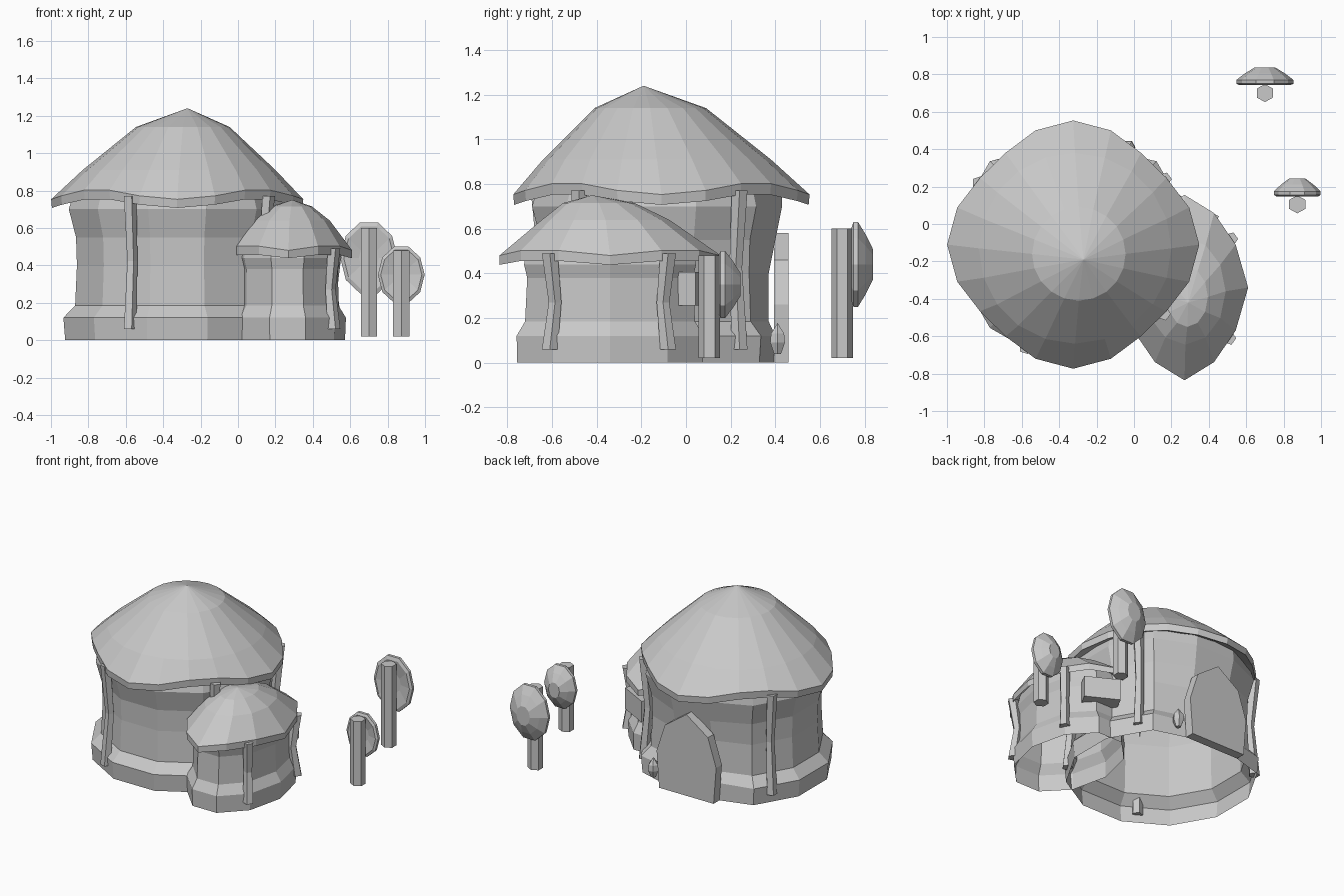
import bpy, bmesh, math
from mathutils import Vector

cube = bpy.data.objects.get("Cube")
if cube:
    bpy.data.objects.remove(cube, do_unlink=True)

mat = bpy.data.materials.new("plain_grey")
mat.use_nodes = True
GREY = (0.58, 0.58, 0.58, 1)
mat.diffuse_color = GREY
mat.node_tree.nodes["Principled BSDF"].inputs["Base Color"].default_value = GREY


def finish(name, bm):
    bmesh.ops.recalc_face_normals(bm, faces=bm.faces)
    mesh = bpy.data.meshes.new(name)
    bm.to_mesh(mesh)
    bm.free()
    mesh.materials.append(mat)
    obj = bpy.data.objects.new(name, mesh)
    bpy.context.collection.objects.link(obj)
    return obj


def loft(name, rings, capped=True):
    """Skin a list of point rings; a ring of one point is a tip."""
    bm = bmesh.new()
    vs = [[bm.verts.new(p) for p in ring] for ring in rings]
    for a, b in zip(vs, vs[1:]):
        n = max(len(a), len(b))
        for i in range(n):
            j = (i + 1) % n
            quad = [a[i % len(a)], a[j % len(a)], b[j % len(b)], b[i % len(b)]]
            bm.faces.new(list(dict.fromkeys(quad)))
    if capped:
        for end in (vs[0], vs[-1]):
            if len(end) > 2:
                bm.faces.new(end)
    return finish(name, bm)


def ring(cx, cy, rx, ry, z, n, turn=0.0, wave=0.0, lift=0.0):
    pts = []
    for i in range(n):
        a = math.tau * (i + turn) / n
        w = math.cos(4 * a)
        k = 1 + wave * w
        pts.append(Vector((cx + rx * k * math.cos(a), cy + ry * k * math.sin(a), z - lift * w)))
    return pts


# Main hut wall: an open shell, flattened at the back behind the door
wall = []
for r, z, back in ((.62, 0, .41), (.63, .12, .40), (.565, .185, .37), (.555, .4, .37),
                   (.56, .55, .40), (.6, .7, .43), (.57, .80, .43)):
    pts = ring(-.325, -.11, r, r, z, 12, .5)
    for p in pts:
        p.y = min(p.y, back)
    wall.append(pts)
loft("main_wall", wall, capped=False)

# Main roof with a wavy rim and an off-centre peak
loft("main_roof", [
    ring(-.325, -.11, .5, .5, .80, 20),
    ring(-.325, -.11, .638, .628, .732, 20, 0, .05, .025),
    ring(-.325, -.11, .642, .632, .78, 20, 0, .05, .027),
    ring(-.315, -.13, .515, .51, .91, 20),
    ring(-.295, -.16, .25, .25, 1.14, 20),
    [Vector((-.27, -.19, 1.24))]], capped=False)

# Side hut wall and roof
loft("side_wall", [ring(.265, -.34, rx, ry, z, 10) for rx, ry, z in (
    (.307, .437, 0), (.312, .44, .12), (.272, .4, .185), (.27, .39, .38),
    (.288, .405, .44), (.27, .39, .52))], capped=False)
loft("side_roof", [
    ring(.27, -.34, .27, .38, .52, 12),
    ring(.27, -.34, .322, .472, .45, 12, 0, .05, .012),
    ring(.27, -.34, .324, .472, .495, 12, 0, .05, .015),
    ring(.275, -.36, .215, .285, .64, 12),
    ring(.285, -.39, .11, .16, .715, 12),
    [Vector((.29, -.42, .75))]], capped=False)

# Crooked support poles, bent towards their hut
poles = (
    ("main_pole_left_back", .165, .24, .77, -.325, -.11),
    ("main_pole_left_front", .16, -.48, .77, -.325, -.11),
    ("main_pole_right_back", -.83, .22, .77, -.325, -.11),
    ("main_pole_right_front", -.58, -.66, .77, -.325, -.11),
    ("side_pole_front", .51, -.61, .49, .3, -.34),
    ("side_pole_back", .52, -.08, .49, .3, -.34))
for name, x, y, top, hx, hy in poles:
    inward = Vector((hx - x, hy - y, 0)).normalized()
    sections = []
    for z, bend, r in ((.06, 0, .037), (top * .55, .03, .03), (top, 0, .037)):
        sections.append(ring(x + inward.x * bend, y + inward.y * bend, r, r, z, 5))
    loft(name, sections)

# Pointed door slab at the back
half = [(.215, 0), (.235, .26), (.17, .46)]
outline = half + [(0, .58)] + [(-x, z) for x, z in reversed(half)]
loft("back_door", [[Vector((-.325 + x, y, z)) for x, z in outline] for y in (.395, .46)])

# Small spindle lamp beside the door
loft("door_lamp", [
    ring(-.03, .41, .018, .018, .04, 6),
    ring(-.03, .41, .038, .038, .09, 6),
    ring(-.03, .41, .034, .034, .13, 6),
    [Vector((-.03, .41, .178))]])

# Window box on the back of the side hut
bm = bmesh.new()
bmesh.ops.create_cube(bm, size=1)
window = finish("window_box", bm)
window.scale = (.24, .12, .15)
window.location = (.32, .045, .33)
window.rotation_euler.z = math.radians(-28)


# Target posts: hexagonal stem with a domed disc facing the back
def target(name, x, y, top, disc_z, rx, rz):
    loft(name + "_stem", [ring(x, y, .05, .048, z, 6, .5) for z in (.02, top)])
    disc = []
    for k, dy in ((.35, .06), (.88, .042), (1, .05), (1, .07), (.7, .105), (.35, .138)):
        disc.append([Vector((p.x, y + dy, p.y)) for p in ring(x, disc_z, rx * k, rz * k, 0, 10)])
    loft(name + "_disc", disc)


target("tall_target", .70, .70, .60, .44, .153, .2)
target("short_target", .873, .105, .48, .35, .125, .158)
